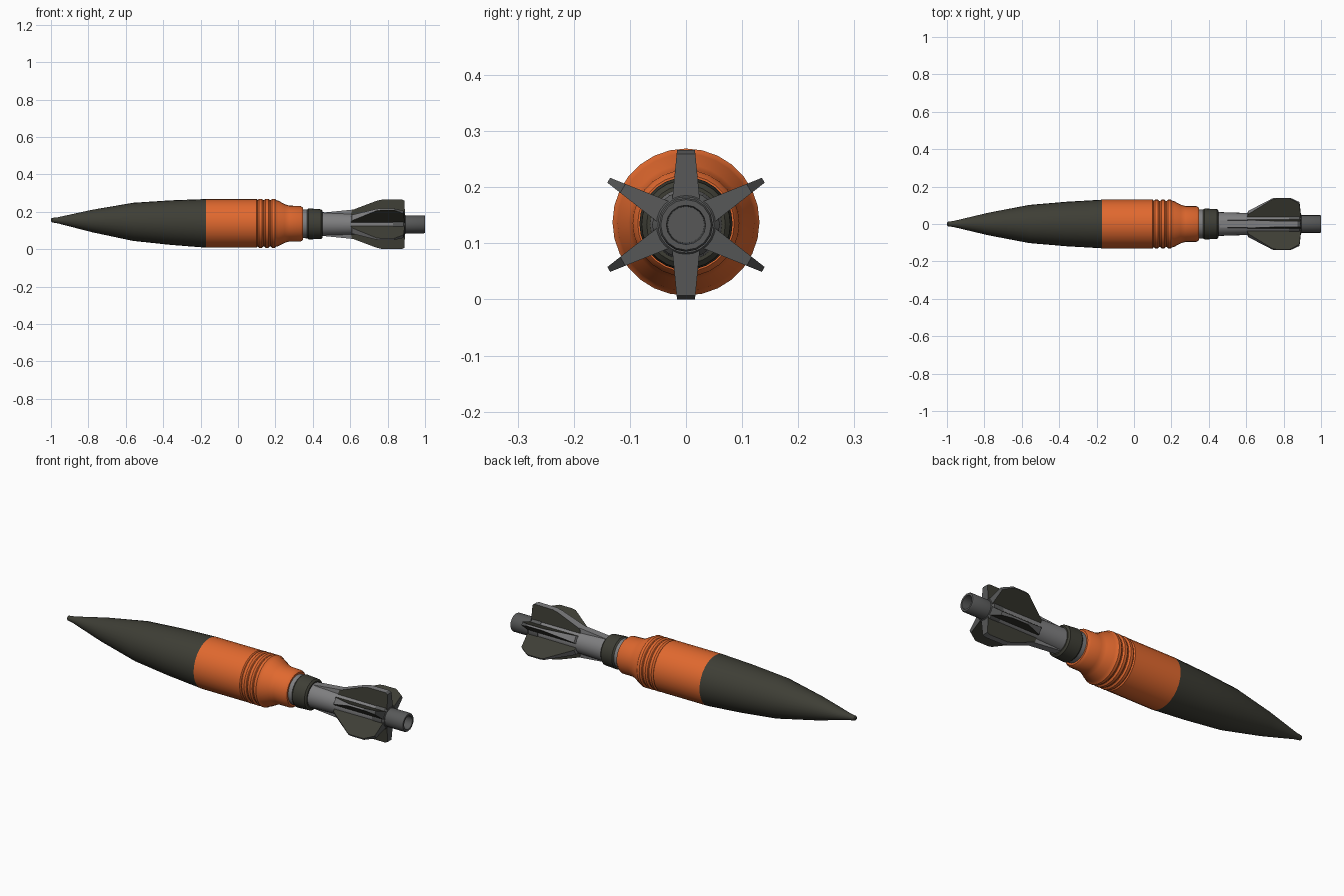
import bpy, bmesh, math
from mathutils import Vector

if "Cube" in bpy.data.objects:
    bpy.data.objects.remove(bpy.data.objects["Cube"])


def material(name, rgb):
    m = bpy.data.materials.new(name)
    m.diffuse_color = (*rgb, 1)
    m.use_nodes = True
    m.node_tree.nodes["Principled BSDF"].inputs["Base Color"].default_value = m.diffuse_color
    return m


OLIVE = material("dark olive", (0.048, 0.048, 0.036))
ORANGE = material("orange", (0.75, 0.14, 0.028))
STEEL = material("light steel", (0.21, 0.21, 0.215))
DARK = material("dark steel", (0.095, 0.097, 0.097))


def axis_z(x):
    """Height of the slightly bent centre line."""
    pts = [(-1, 0.155), (-0.17, 0.138), (0.2, 0.138), (0.5, 0.133), (1, 0.133)]
    for (a, za), (b, zb) in zip(pts, pts[1:]):
        if x <= b:
            return za + (zb - za) * max(0, (x - a)) / (b - a)
    return 0.133


def finish(name, bm, mats, angle=35):
    bmesh.ops.recalc_face_normals(bm, faces=bm.faces)
    me = bpy.data.meshes.new(name)
    bm.to_mesh(me)
    bm.free()
    ob = bpy.data.objects.new(name, me)
    bpy.context.collection.objects.link(ob)
    for m in mats:
        me.materials.append(m)
    bpy.ops.object.select_all(action='DESELECT')
    ob.select_set(True)
    bpy.context.view_layer.objects.active = ob
    bpy.ops.object.shade_smooth_by_angle(angle=math.radians(angle))
    return ob


def lathe(name, profile, mat, sides=28):
    """Revolve (x, radius) pairs around the shell axis, with closed ends."""
    bm = bmesh.new()
    rings = []
    for x, r in profile:
        rings.append([bm.verts.new((x, r * math.sin(2 * math.pi * i / sides),
                                    axis_z(x) + r * math.cos(2 * math.pi * i / sides)))
                      for i in range(sides)])
    for a, b in zip(rings, rings[1:]):
        for i in range(sides):
            j = (i + 1) % sides
            bm.faces.new((a[i], a[j], b[j], b[i]))
    bm.faces.new(rings[0])
    bm.faces.new(rings[-1])
    return finish(name, bm, [mat])


# nose and body
lathe("nose", [(-1, 0.006), (-0.995, 0.012), (-0.965, 0.016), (-0.78, 0.06),
               (-0.56, 0.102), (-0.36, 0.119), (-0.17, 0.13)], OLIVE)
body = [(-0.17, 0.13), (0.1, 0.13)]
for x in (0.105, 0.14, 0.175):          # three driving ribs
    body += [(x, 0.124), (x + 0.008, 0.131), (x + 0.022, 0.131), (x + 0.03, 0.124)]
body += [(0.215, 0.122), (0.25, 0.103), (0.275, 0.096), (0.335, 0.095), (0.348, 0.086)]
lathe("body", body, ORANGE)

# neck ring, collar and tail boom
lathe("neck_ring", [(0.34, 0.077), (0.375, 0.077)], STEEL)
lathe("collar", [(0.37, 0.077), (0.378, 0.083), (0.445, 0.079), (0.453, 0.07)], OLIVE)
lathe("tail_boom", [(0.445, 0.064), (0.6, 0.059), (0.84, 0.058)], STEEL, 24)
lathe("rear_hub", [(0.83, 0.06), (0.885, 0.06), (0.895, 0.05)], DARK, 24)

# hollow tail tube
lathe("tail_tube", [(0.88, 0.048), (0.995, 0.048), (1.0, 0.045), (1.0, 0.035),
                    (0.92, 0.033)], DARK, 16)


def fin(name, angle, outline, root, tip):
    """Tapered fin: outline of (x, radius); half thickness goes root -> tip."""
    bm = bmesh.new()
    c, s = math.cos(angle), math.sin(angle)
    rmax = max(r for _, r in outline)
    sides = []
    for sign in (-1, 1):
        ring = []
        for x, r in outline:
            h = sign * (root + (tip - root) * (r - 0.04) / (rmax - 0.04))
            ring.append(bm.verts.new((x, r * s + h * c, 0.133 + r * c - h * s)))
        sides.append(ring)
    a, b = sides
    bm.faces.new(a)
    bm.faces.new(b)
    for i in range(len(a)):
        j = (i + 1) % len(a)
        bm.faces.new((a[i], a[j], b[j], b[i]))
    bmesh.ops.recalc_face_normals(bm, faces=bm.faces)
    # flanks olive, outer edge light steel, rear end dark steel
    tangent = Vector((0, c, -s))
    for f in bm.faces:
        if abs(f.normal.dot(tangent)) > 0.6:
            f.material_index = 0
        elif f.normal.x > 0.3:
            f.material_index = 2
        else:
            f.material_index = 1
    finish(name, bm, [OLIVE, STEEL, DARK], 25)


tall = [(0.60, 0.04), (0.61, 0.076), (0.74, 0.125), (0.77, 0.132), (0.875, 0.133),
        (0.89, 0.126), (0.893, 0.04)]
wide = [(0.60, 0.04), (0.61, 0.07), (0.74, 0.155), (0.76, 0.159), (0.835, 0.159),
        (0.885, 0.13), (0.893, 0.04)]
ridge = [(0.46, 0.04), (0.46, 0.063), (0.62, 0.079), (0.62, 0.04)]
for k in range(6):
    ang = k * math.pi / 3
    if k % 3 == 0:
        fin(f"upright_fin_{k}", ang, tall, 0.025, 0.016)
        fin(f"upright_ridge_{k}", ang, ridge, 0.022, 0.018)
    else:
        fin(f"side_fin_{k}", ang, wide, 0.022, 0.005)

# ridges belong to the boom, so they are steel all over
for ob in bpy.data.objects:
    if ob.name.startswith("upright_ridge"):
        for p in ob.data.polygons:
            p.material_index = 1
